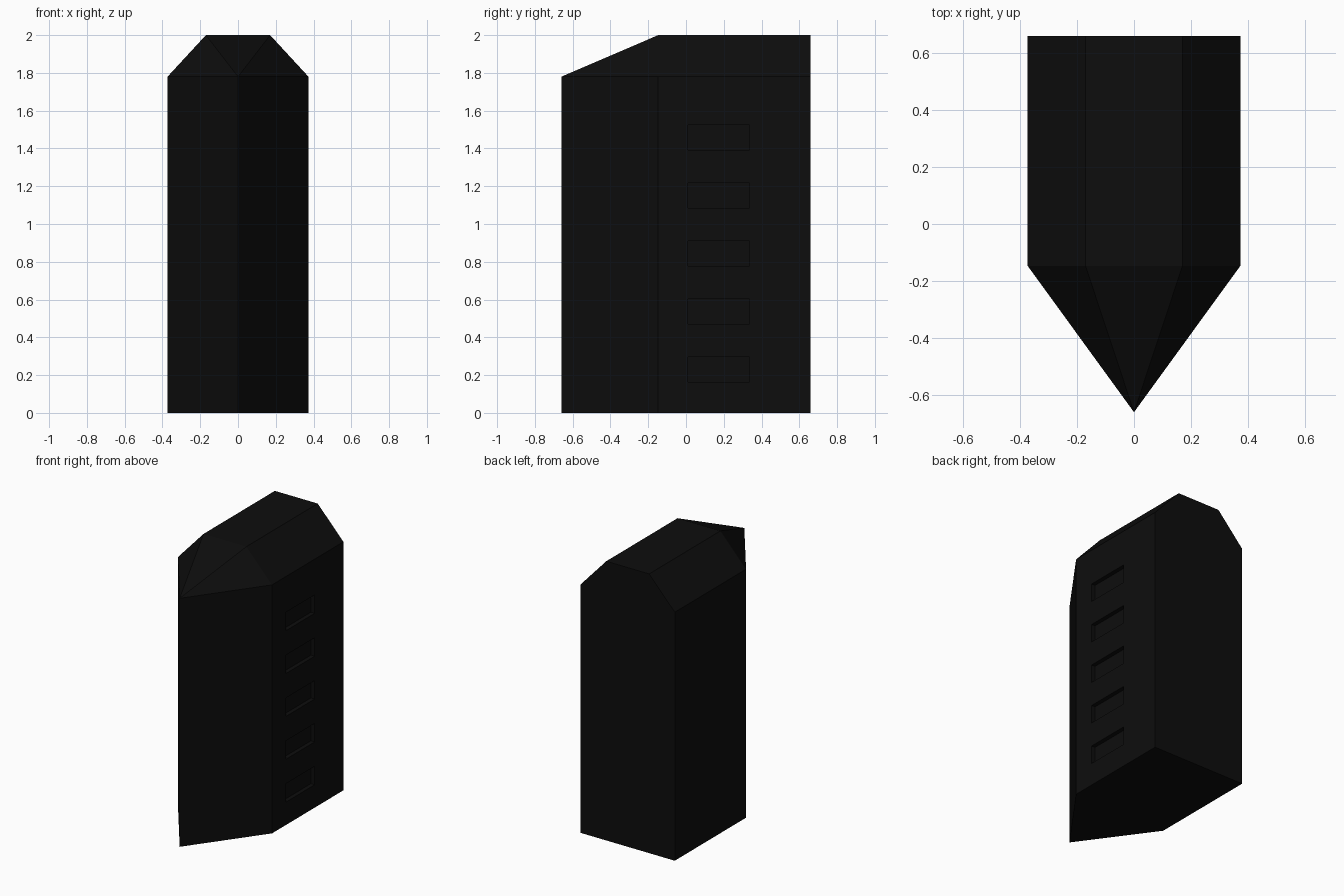
import bpy, bmesh
from mathutils import Matrix, Vector

if "Cube" in bpy.data.objects:
    bpy.data.objects.remove(bpy.data.objects["Cube"])

W, RW = 0.373, 0.17              # half width of body and of flat roof
BACK, SHOULDER, TIP = 0.66, -0.147, -0.66
EAVE, TOP = 1.78, 2.0

mat = bpy.data.materials.new("black")
mat.diffuse_color = (0.004, 0.004, 0.004, 1)
mat.use_nodes = True
mat.node_tree.nodes["Principled BSDF"].inputs["Base Color"].default_value = mat.diffuse_color


def make_object(name, bm):
    bmesh.ops.recalc_face_normals(bm, faces=bm.faces)
    mesh = bpy.data.meshes.new(name)
    bm.to_mesh(mesh)
    bm.free()
    mesh.materials.append(mat)
    obj = bpy.data.objects.new(name, mesh)
    bpy.context.collection.objects.link(obj)
    return obj


# Body: pentagonal prism with a pointed front and chamfered roof
bm = bmesh.new()
plan = [(-W, BACK), (-W, SHOULDER), (0, TIP), (W, SHOULDER), (W, BACK)]
low = [bm.verts.new((x, y, 0)) for x, y in plan]
bl, sl, tip, sr, br = eave = [bm.verts.new((x, y, EAVE)) for x, y in plan]
rbl, rsl, rsr, rbr = [bm.verts.new(p) for p in (
    (-RW, BACK, TOP), (-RW, SHOULDER, TOP), (RW, SHOULDER, TOP), (RW, BACK, TOP))]
bm.faces.new(low)
for i in range(4):
    bm.faces.new((low[i], low[i + 1], eave[i + 1], eave[i]))
for face in ((low[4], low[0], bl, rbl, rbr, br),    # back
             (rbl, rsl, rsr, rbr),                  # flat roof
             (bl, sl, rsl, rbl), (br, rbr, rsr, sr),  # side slopes
             (sl, tip, rsl), (tip, rsr, rsl), (sr, rsr, tip)):  # front slopes
    bm.faces.new(face)
body = make_object("body", bm)

# Five shallow slots cut in the right side
DEPTH = 0.03
bm = bmesh.new()
for i in range(5):
    m = (Matrix.Translation(Vector((W, 0.173, 0.23 + 0.307 * i)))
         @ Matrix.Diagonal((2 * DEPTH, 0.325, 0.132, 1)))
    bmesh.ops.create_cube(bm, size=1, matrix=m)
cutter = make_object("slot_cutter", bm)
cutter.hide_render = True

mod = body.modifiers.new("slots", 'BOOLEAN')
mod.operation = 'DIFFERENCE'
mod.solver = 'EXACT'
mod.object = cutter
bpy.context.view_layer.objects.active = body
bpy.ops.object.modifier_apply(modifier=mod.name)
bpy.data.objects.remove(cutter)
